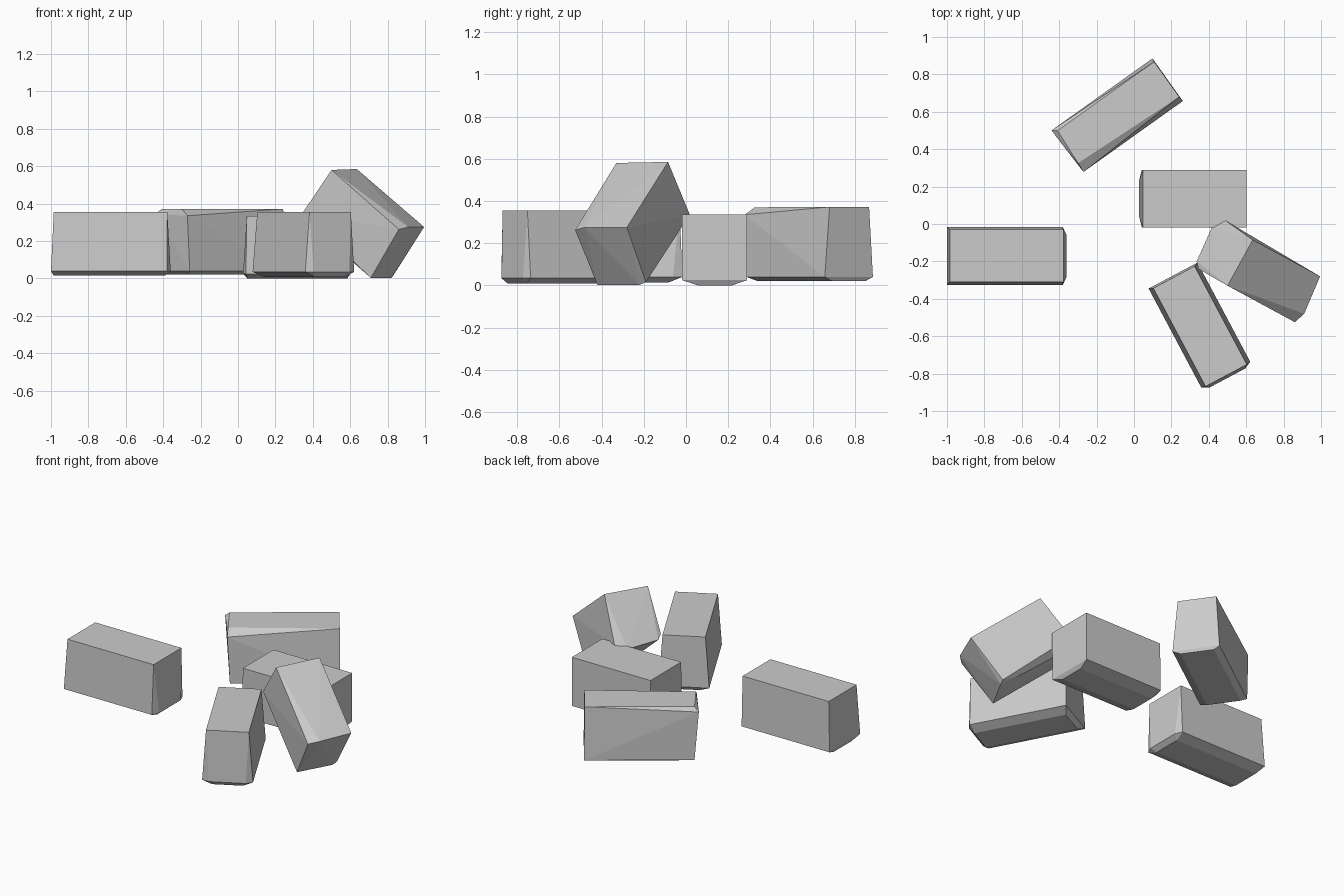
import bpy, bmesh, math
from mathutils import Matrix, Vector

if "Cube" in bpy.data.objects:
    bpy.data.objects.remove(bpy.data.objects["Cube"])

stone = bpy.data.materials.new("stone_grey")
stone.diffuse_color = (0.6, 0.6, 0.6, 1)
stone.use_nodes = True
stone.node_tree.nodes["Principled BSDF"].inputs["Base Color"].default_value = stone.diffuse_color


def hull_block(name, points, center=(0, 0), angle=0):
    """Flat-shaded convex block around a few corner points."""
    bm = bmesh.new()
    for p in points:
        bm.verts.new(p)
    res = bmesh.ops.convex_hull(bm, input=bm.verts[:])
    junk = {g for g in res["geom_interior"] + res["geom_unused"]
            if isinstance(g, bmesh.types.BMVert)}
    bmesh.ops.delete(bm, geom=list(junk), context='VERTS')
    bmesh.ops.dissolve_limit(bm, angle_limit=math.radians(1),
                             verts=bm.verts[:], edges=bm.edges[:])
    bmesh.ops.recalc_face_normals(bm, faces=bm.faces[:])
    bm.transform(Matrix.Translation((*center, 0)) @
                 Matrix.Rotation(math.radians(angle), 4, 'Z'))
    me = bpy.data.meshes.new(name)
    bm.to_mesh(me)
    bm.free()
    me.materials.append(stone)
    ob = bpy.data.objects.new(name, me)
    bpy.context.collection.objects.link(ob)
    return ob


def ring(z, x0, x1, y0, y1, cx=0, cy=0):
    """Rectangle at height z; cx, cy clip the two corners at the x1 end."""
    pts = [(x0, y0, z), (x0, y1, z)]
    if cx:
        pts += [(x1 - cx, y0, z), (x1 - cx, y1, z),
                (x1, y0 + cy, z), (x1, y1 - cy, z)]
    else:
        pts += [(x1, y0, z), (x1, y1, z)]
    return pts


# left brick
hull_block("left_brick",
           ring(0.015, -0.305, 0.29, -0.09, 0.09)
           + ring(0.04, -0.32, 0.32, -0.155, 0.153, 0.02, 0.045)
           + ring(0.355, -0.305, 0.302, -0.14, 0.14),
           (-0.68, -0.17))

# middle brick
hull_block("middle_brick",
           ring(0.0, -0.27, 0.265, -0.08, 0.08)
           + ring(0.025, -0.285, 0.288, -0.153, 0.155, 0.015, 0.06)
           + ring(0.335, -0.287, 0.268, -0.153, 0.155),
           (0.315, 0.137), 180)

# back brick, worn along its front top edge
hull_block("back_brick",
           ring(0.022, -0.29, 0.32, -0.10, 0.10)
           + ring(0.04, -0.31, 0.328, -0.145, 0.135)
           + [(-0.325, -0.145, 0.335), (-0.335, 0.135, 0.345),
              (-0.32, -0.09, 0.37), (-0.31, 0.115, 0.37),
              (0.325, -0.115, 0.372), (0.325, 0.115, 0.372)],
           (-0.09, 0.585), 35.5)

# front brick
hull_block("front_brick",
           ring(0.008, -0.28, 0.29, -0.09, 0.09)
           + ring(0.035, -0.305, 0.315, -0.148, 0.148, 0.02, 0.04)
           + ring(0.355, -0.295, 0.30, -0.125, 0.125),
           (0.352, -0.545), -62)

# leaning brick, resting on the front brick
hull_block("leaning_brick", [
    (0.50, -0.33, 0.58), (0.635, -0.085, 0.585),      # upper end, top edge
    (0.345, -0.24, 0.35), (0.335, -0.20, 0.33),       # upper end, lower edge
    (0.42, -0.01, 0.32), (0.49, 0.018, 0.335),
    (0.995, -0.28, 0.275), (0.91, -0.48, 0.275),      # lower end, top edge
    (0.86, -0.525, 0.262),
    (0.83, -0.19, 0.015), (0.82, -0.22, 0.003),       # lower end, resting edge
    (0.71, -0.42, 0.003), (0.685, -0.38, 0.025),
    (0.74, -0.17, 0.06),
])
